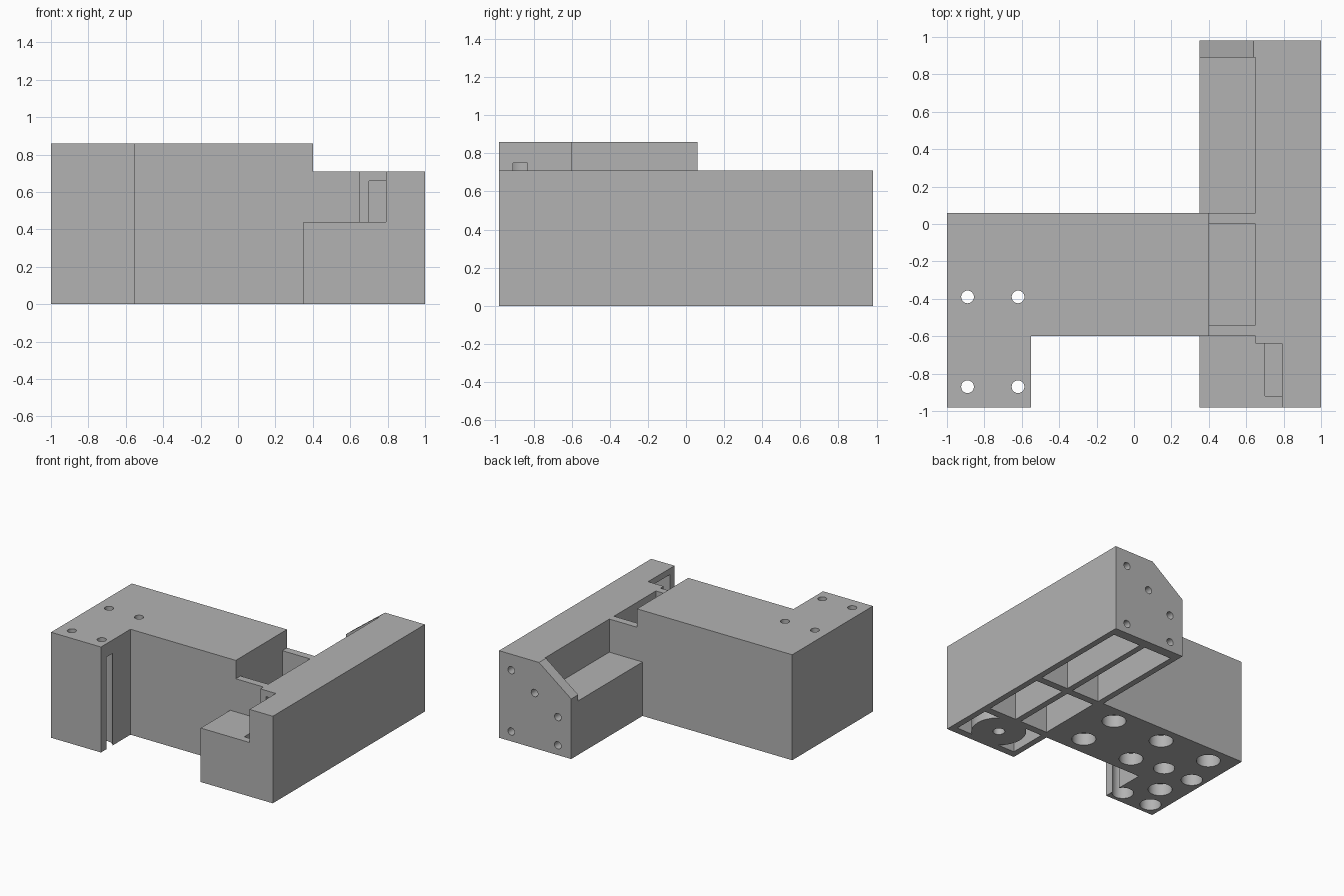
import bpy, bmesh, math
from mathutils import Matrix, Vector

old = bpy.data.objects.get("Cube")
if old:
    bpy.data.objects.remove(old)

grey = bpy.data.materials.new("plain grey")
grey.use_nodes = True
colour = (0.45, 0.45, 0.45, 1)
grey.diffuse_color = colour
grey.node_tree.nodes["Principled BSDF"].inputs["Base Color"].default_value = colour


def add_object(name, bm):
    bmesh.ops.recalc_face_normals(bm, faces=bm.faces)
    mesh = bpy.data.meshes.new(name)
    bm.to_mesh(mesh)
    bm.free()
    mesh.materials.append(grey)
    obj = bpy.data.objects.new(name, mesh)
    bpy.context.collection.objects.link(obj)
    return obj


def prism(name, points, direction):
    """Extrude a closed outline of 3D points along a direction."""
    bm = bmesh.new()
    face = bm.faces.new([bm.verts.new(p) for p in points])
    new = bmesh.ops.extrude_face_region(bm, geom=[face])["geom"]
    verts = [v for v in new if isinstance(v, bmesh.types.BMVert)]
    bmesh.ops.translate(bm, verts=verts, vec=Vector(direction))
    return add_object(name, bm)


def box(name, x0, x1, y0, y1, z0, z1):
    outline = [(x0, y0, z0), (x1, y0, z0), (x1, y1, z0), (x0, y1, z0)]
    return prism(name, outline, (0, 0, z1 - z0))


def cylinder(name, x, y, z0, z1, r):
    bm = bmesh.new()
    bmesh.ops.create_cone(bm, cap_ends=True, segments=32, radius1=r, radius2=r,
                          depth=z1 - z0,
                          matrix=Matrix.Translation((x, y, (z0 + z1) / 2)))
    return add_object(name, bm)


def combine(target, tool, operation="DIFFERENCE"):
    """Apply a boolean and discard the tool."""
    mod = target.modifiers.new("boolean", "BOOLEAN")
    mod.operation, mod.object, mod.solver = operation, tool, "EXACT"
    graph = bpy.context.evaluated_depsgraph_get()
    graph.update()
    mesh = bpy.data.meshes.new_from_object(target.evaluated_get(graph))
    target.modifiers.clear()
    target.data = mesh
    bpy.data.objects.remove(tool)


# Long beam, with the stepped ledge and recesses cut from a block
body = box("bracket_body", 0.35, 1, -0.98, 0.98, 0, 0.71)
recesses = [
    (0.2, 0.65, 0.06, 0.89, 0.44, 1),      # rear ledge
    (0.2, 0.65, -0.54, 0, 0.44, 1),        # recess beside the bridge
    (0.2, 0.65, -1.1, -0.6, 0.44, 1),      # front ledge
    (0.6, 0.79, -1.1, -0.64, 0.44, 1),     # front notch
]
for r in recesses:
    combine(body, box("cutter", *r))

# Sloped corner of the rear end plate
slope = [(0.64, 0.85, 0.71), (0.35, 0.85, 0.49), (0.2, 0.85, 0.376),
         (0.2, 0.85, 0.9), (0.64, 0.85, 0.9)]
combine(body, prism("cutter", [(x, 0.885, z) for x, y, z in slope], (0, 0.2, 0)))

# Tall bridge with its front arm
outline = [(-1, -0.98), (-0.55, -0.98), (-0.55, -0.6), (0.4, -0.6),
           (0.4, 0.06), (-1, 0.06)]
bridge = prism("bridge", [(x, y, 0) for x, y in outline], (0, 0, 0.86))
combine(body, bridge, "UNION")

# Hollow pockets under the beam, either side of the long rib
for y0, y1 in ((-0.54, 0), (0.06, 0.9)):
    combine(body, box("cutter", 0.4, 0.65, y0, y1, -0.1, 0.39))
    combine(body, box("cutter", 0.7, 0.95, y0, y1, -0.1, 0.66))
combine(body, box("cutter", 0.4, 0.95, -0.92, -0.6, -0.1, 0.39))
combine(body, box("cutter", 0.7, 0.95, -0.92, -0.6, 0.3, 0.66))

# Counterbored bolt holes through the arm
for x in (-0.89, -0.62):
    for y in (-0.87, -0.39):
        combine(body, cylinder("cutter", x, y, -0.1, 0.75, 0.08))
        combine(body, cylinder("cutter", x, y, 0.7, 1, 0.034))

# Shallow round sockets in the underside
sockets = [(x, y) for x in (0.12, -0.34) for y in (-0.09, -0.44)]
for x, y in sockets + [(-0.8, -0.09), (-0.8, -0.65)]:
    combine(body, cylinder("cutter", x, y, -0.1, 0.1, 0.09))

# Screw holes in the rear end plate
for x, z in ((0.89, 0.58), (0.89, 0.08), (0.68, 0.45), (0.47, 0.31), (0.47, 0.08)):
    drill = cylinder("cutter", 0, 0, -0.1, 0.1, 0.03)
    drill.data.transform(Matrix.Translation((x, 0.98, z))
                         @ Matrix.Rotation(math.pi / 2, 4, "X"))
    combine(body, drill)

# Round boss in the front pocket
boss = cylinder("round_boss", 0.68, -0.76, 0, 0.25, 0.205)
combine(boss, cylinder("cutter", 0.68, -0.76, -0.1, 0.15, 0.045))
# Trim the boss where it would pass the end walls
combine(boss, box("cutter", 0.3, 1, -1.1, -0.92, -0.1, 0.5))
combine(boss, box("cutter", 0.3, 1, -0.6, -0.4, -0.1, 0.5))

for obj in (body, boss):
    bpy.ops.object.select_all(action="DESELECT")
    obj.select_set(True)
    bpy.context.view_layer.objects.active = obj
    bpy.ops.object.shade_smooth_by_angle(angle=math.radians(30))
